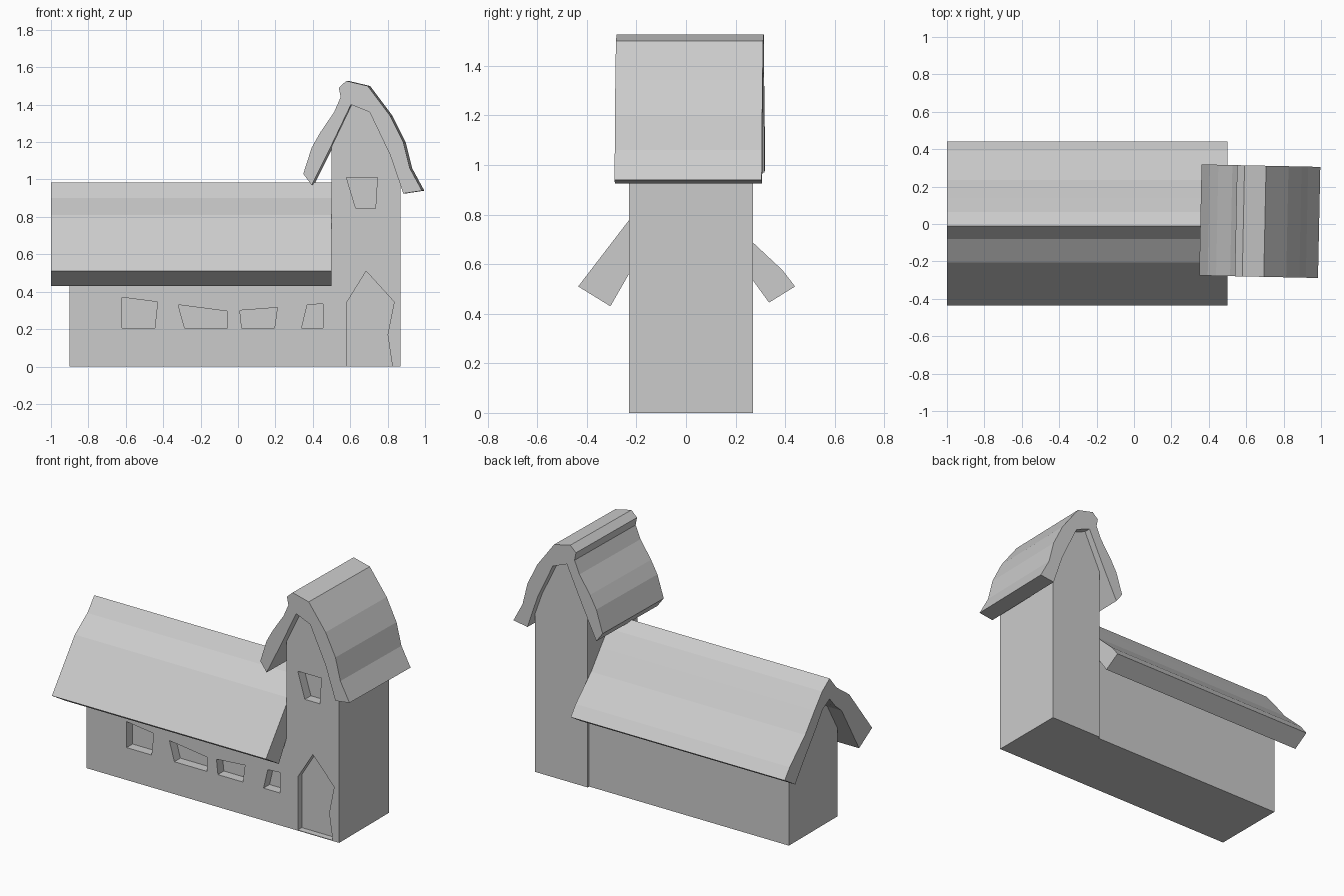
import bpy
import bmesh
from math import radians
from mathutils import Vector, Matrix

if "Cube" in bpy.data.objects:
    bpy.data.objects.remove(bpy.data.objects["Cube"], do_unlink=True)

grey = bpy.data.materials.new("plain grey")
grey.use_nodes = True
grey.diffuse_color = (0.6, 0.6, 0.6, 1)
grey.node_tree.nodes["Principled BSDF"].inputs["Base Color"].default_value = (0.6, 0.6, 0.6, 1)


def prism(name, profile, axis, start, end):
    """Extrude a 2D profile (across, z) along the x or y axis."""
    def place(p, d):
        return Vector((d, p[0], p[1])) if axis == "x" else Vector((p[0], d, p[1]))
    bm = bmesh.new()
    face = bm.faces.new([bm.verts.new(place(p, start)) for p in profile])
    new = bmesh.ops.extrude_face_region(bm, geom=[face])["geom"]
    bmesh.ops.translate(bm, vec=place((0, 0), end - start),
                        verts=[g for g in new if isinstance(g, bmesh.types.BMVert)])
    bmesh.ops.recalc_face_normals(bm, faces=bm.faces)
    mesh = bpy.data.meshes.new(name)
    bm.to_mesh(mesh)
    bm.free()
    mesh.materials.append(grey)
    obj = bpy.data.objects.new(name, mesh)
    bpy.context.collection.objects.link(obj)
    return obj


def recess(wall, outline, depth):
    """Cut a recessed opening into the front of a wall."""
    cutter = prism("opening_cutter", outline, "y", -0.4, FRONT + depth)
    cutter.hide_render = True
    mod = wall.modifiers.new("opening", "BOOLEAN")
    mod.operation = "DIFFERENCE"
    mod.solver = "EXACT"
    mod.object = cutter
    graph = bpy.context.evaluated_depsgraph_get()
    cut = bpy.data.meshes.new_from_object(wall.evaluated_get(graph))
    wall.modifiers.clear()
    wall.data = cut
    bpy.data.objects.remove(cutter, do_unlink=True)


FRONT = -0.23

# Long hall with a gable that fills the underside of its roof
hall = prism("hall_walls", [(FRONT, 0), (0.255, 0), (0.255, 0.56), (0.13, 0.72), (0.06, 0.82),
                            (-0.01, 0.86), (-0.07, 0.79), (-0.13, 0.74), (FRONT, 0.59)],
             "x", -0.9, 0.5)

# Hall roof: thick bent slab, outer line then underside
prism("hall_roof", [(-0.435, 0.51), (-0.205, 0.81), (-0.08, 0.9), (-0.01, 0.985), (0.065, 0.93),
                    (0.14, 0.84), (0.235, 0.72), (0.39, 0.575), (0.44, 0.51),
                    (0.335, 0.445), (0.255, 0.555), (0.13, 0.715), (0.06, 0.815),
                    (-0.01, 0.855), (-0.07, 0.785), (-0.13, 0.735), (-0.305, 0.43)],
      "x", -1, 0.5)

# Tower with a crooked gable
tower = prism("tower_walls", [(0.5, 0), (0.87, 0), (0.87, 1.0), (0.82, 1.14), (0.71, 1.365),
                              (0.61, 1.405), (0.5, 1.175)], "y", FRONT, 0.27)

# Tower roof, slightly twisted on its walls
tower_roof = prism("tower_roof", [(0.355, 1.03), (0.4, 1.17), (0.445, 1.25), (0.52, 1.36),
                                  (0.555, 1.44), (0.545, 1.49), (0.585, 1.527), (0.7, 1.5),
                                  (0.82, 1.34), (0.89, 1.2), (0.925, 1.06), (0.99, 0.94),
                                  (0.89, 0.925), (0.82, 1.13), (0.71, 1.36), (0.61, 1.4),
                                  (0.5, 1.17), (0.4, 0.97)], "y", -0.282, 0.312)
pivot = Matrix.Translation((0.67, 0.015, 0))
tower_roof.data.transform(pivot @ Matrix.Rotation(radians(-1.2), 4, "Z") @ pivot.inverted())

# Crooked windows
hall_windows = [
    [(-0.62, 0.37), (-0.43, 0.345), (-0.445, 0.205), (-0.62, 0.205)],
    [(-0.32, 0.33), (-0.055, 0.295), (-0.055, 0.205), (-0.285, 0.205)],
    [(0.01, 0.3), (0.21, 0.315), (0.195, 0.205), (0.02, 0.205)],
    [(0.37, 0.33), (0.455, 0.335), (0.455, 0.205), (0.34, 0.205)],
]
for outline in hall_windows:
    recess(hall, outline, 0.06)
recess(tower, [(0.58, 1.01), (0.745, 1.01), (0.735, 0.845), (0.63, 0.845)], 0.06)

# Pointed doorway
recess(tower, [(0.58, 0.004), (0.58, 0.34), (0.685, 0.51), (0.835, 0.345),
               (0.8, 0.17), (0.825, 0.004)], 0.04)
